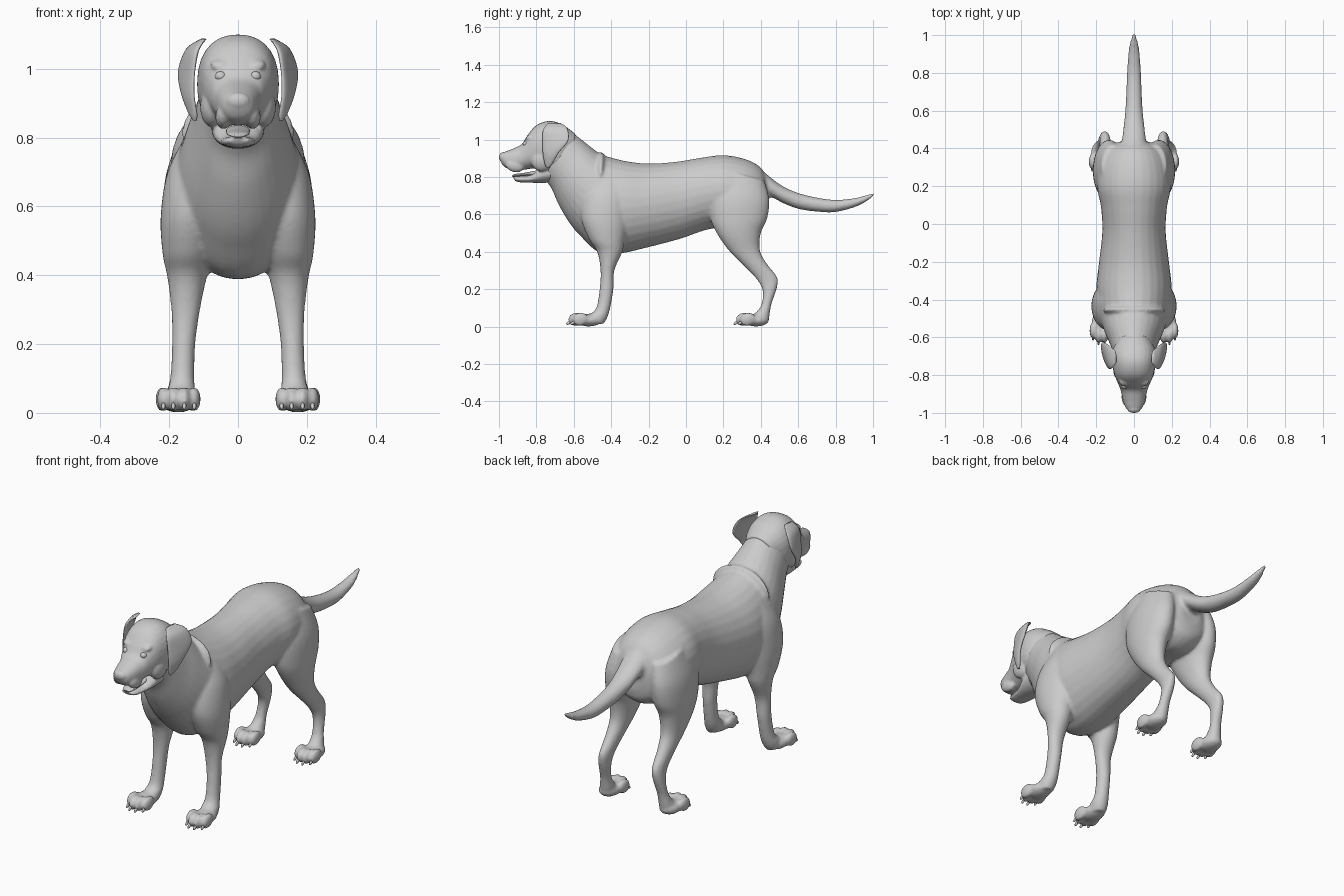
import bpy, bmesh, math
from mathutils import Vector, Matrix


def spline(rows, steps=5):
    # Catmull-Rom interpolation through the station rows
    rows = [tuple(r) + (0,) * (7 - len(r)) for r in rows]
    out = []
    for i in range(len(rows) - 1):
        a, b = rows[max(i - 1, 0)], rows[i]
        c, d = rows[i + 1], rows[min(i + 2, len(rows) - 1)]
        for s in range(steps):
            t = s / steps
            out.append([0.5 * (2 * q + (r - p) * t + (2 * p - 5 * q + 4 * r - u) * t * t
                               + (3 * q - p - 3 * r + u) * t ** 3)
                        for p, q, r, u in zip(a, b, c, d)])
    return out + [list(rows[-1])]


def loft(bm, rows, side=1, power=2.0, n=28):
    # station: y, z of one edge, y, z of the opposite edge, half width, x centre, skew
    rings = []
    for y1, z1, y2, z2, w, xc, skew in spline(rows):
        mid = Vector((0, (y1 + y2) / 2, (z1 + z2) / 2))
        axis = Vector((0, (y1 - y2) / 2, (z1 - z2) / 2))
        ring = []
        for k in range(n):
            a = 2 * math.pi * k / n
            c, s = math.cos(a), math.sin(a)
            c = math.copysign(abs(c) ** (2 / power), c)
            s = math.copysign(abs(s) ** (2 / power), s)
            p = mid + axis * s
            p.x = side * (xc + max(w, 0.002) * c - skew * s)
            ring.append(bm.verts.new(p))
        rings.append(ring)
    faces = [bm.faces.new(rings[0]), bm.faces.new(rings[-1][::-1])]
    for r, q in zip(rings, rings[1:]):
        for k in range(n):
            j = (k + 1) % n
            faces.append(bm.faces.new((r[k], q[k], q[j], r[j])))
    bmesh.ops.recalc_face_normals(bm, faces=faces)


def ball(bm, pos, size, pitch=0.0):
    m = Matrix.Translation(pos) @ Matrix.Rotation(pitch, 4, 'X') @ Matrix.Diagonal((*size, 1))
    bmesh.ops.create_uvsphere(bm, u_segments=20, v_segments=12, radius=1, matrix=m)


def finish(name, bm, voxel=0, smooth=0):
    me = bpy.data.meshes.new(name)
    bm.to_mesh(me)
    bm.free()
    ob = bpy.data.objects.new(name, me)
    bpy.context.collection.objects.link(ob)
    bpy.context.view_layer.objects.active = ob
    if voxel:
        m = ob.modifiers.new("fuse", 'REMESH')
        m.mode, m.voxel_size = 'VOXEL', voxel
        bpy.ops.object.modifier_apply(modifier="fuse")
    if smooth:
        m = ob.modifiers.new("relax", 'SMOOTH')
        m.factor, m.iterations = 0.5, smooth
        bpy.ops.object.modifier_apply(modifier="relax")
    for p in ob.data.polygons:
        p.use_smooth = True
    return ob


body = bmesh.new()

# torso and neck, from rump to throat
loft(body, [
    (0.44, 0.78, 0.44, 0.62, 0.06), (0.40, 0.85, 0.42, 0.56, 0.13),
    (0.32, 0.895, 0.34, 0.52, 0.18), (0.20, 0.917, 0.20, 0.53, 0.195),
    (0.08, 0.903, 0.10, 0.515, 0.175), (-0.05, 0.882, -0.03, 0.47, 0.168),
    (-0.20, 0.872, -0.20, 0.425, 0.185), (-0.32, 0.885, -0.36, 0.39, 0.20),
    (-0.42, 0.91, -0.47, 0.40, 0.19), (-0.46, 0.925, -0.56, 0.48, 0.175),
    (-0.52, 0.97, -0.62, 0.55, 0.155), (-0.57, 1.01, -0.68, 0.65, 0.13),
    (-0.64, 1.06, -0.72, 0.74, 0.11), (-0.69, 1.08, -0.76, 0.79, 0.095)])

# skin fold at the base of the neck
loft(body, [(-0.43, 0.90, -0.45, 0.70, 0.14), (-0.445, 0.932, -0.47, 0.70, 0.165),
            (-0.465, 0.93, -0.49, 0.70, 0.14)])

# tail
loft(body, [
    (0.37, 0.87, 0.40, 0.68, 0.07), (0.45, 0.80, 0.46, 0.69, 0.062),
    (0.52, 0.75, 0.52, 0.66, 0.055), (0.60, 0.715, 0.60, 0.63, 0.046),
    (0.70, 0.69, 0.70, 0.615, 0.041), (0.80, 0.678, 0.80, 0.613, 0.037),
    (0.90, 0.687, 0.905, 0.64, 0.03), (0.96, 0.702, 0.965, 0.67, 0.021),
    (1.003, 0.715, 1.004, 0.70, 0.009)])

front_leg = [
    (-0.50, 0.80, -0.34, 0.82, 0.05, 0.10), (-0.55, 0.70, -0.30, 0.70, 0.08, 0.125),
    (-0.56, 0.58, -0.31, 0.56, 0.085, 0.14), (-0.52, 0.47, -0.33, 0.45, 0.073, 0.146),
    (-0.475, 0.40, -0.342, 0.395, 0.058, 0.148), (-0.457, 0.30, -0.383, 0.30, 0.042, 0.152),
    (-0.462, 0.20, -0.388, 0.20, 0.034, 0.158), (-0.48, 0.10, -0.405, 0.10, 0.035, 0.162),
    (-0.52, 0.06, -0.42, 0.05, 0.042, 0.166), (-0.53, 0.02, -0.44, 0.015, 0.036, 0.17)]
hind_leg = [
    (0.20, 0.84, 0.42, 0.78, 0.06, 0.11), (0.13, 0.70, 0.445, 0.68, 0.08, 0.13),
    (0.13, 0.58, 0.435, 0.58, 0.08, 0.138), (0.17, 0.49, 0.40, 0.50, 0.068, 0.145),
    (0.235, 0.40, 0.395, 0.41, 0.05, 0.147), (0.325, 0.31, 0.43, 0.34, 0.037, 0.15),
    (0.38, 0.25, 0.488, 0.265, 0.029, 0.153), (0.41, 0.19, 0.487, 0.21, 0.028, 0.158),
    (0.40, 0.11, 0.457, 0.12, 0.028, 0.166), (0.36, 0.06, 0.445, 0.05, 0.037, 0.172),
    (0.35, 0.02, 0.43, 0.015, 0.036, 0.174)]

claws = bmesh.new()
for side in (-1, 1):
    loft(body, front_leg, side)
    loft(body, hind_leg, side)
    # paws: pad, four toes and claws
    for y, x in ((-0.52, 0.172), (0.375, 0.176)):
        ball(body, (side * x, y, 0.035), (0.052, 0.07, 0.034))
        for dx, dy in ((-0.045, -0.045), (-0.016, -0.068), (0.016, -0.068), (0.045, -0.045)):
            ball(body, (side * (x + dx), y + dy, 0.04), (0.0185, 0.043, 0.036), 0.25)
            ball(claws, (side * (x + dx), y + dy - 0.04, 0.02), (0.006, 0.014, 0.008), 0.6)
finish("body", body, 0.0085, 5)
finish("claws", claws)

# skull and muzzle
head = bmesh.new()
loft(head, [
    (-0.992, 0.915, -0.99, 0.88, 0.025), (-0.975, 0.932, -0.972, 0.855, 0.044),
    (-0.93, 0.95, -0.94, 0.84, 0.058), (-0.88, 0.975, -0.90, 0.835, 0.068),
    (-0.85, 1.02, -0.86, 0.84, 0.08), (-0.80, 1.077, -0.80, 0.845, 0.103),
    (-0.73, 1.10, -0.73, 0.82, 0.117), (-0.66, 1.08, -0.68, 0.82, 0.115),
    (-0.59, 1.03, -0.62, 0.86, 0.08)], power=2.3)
# lower jaw
loft(head, [
    (-0.925, 0.80, -0.915, 0.78, 0.03), (-0.90, 0.805, -0.89, 0.772, 0.044),
    (-0.83, 0.812, -0.83, 0.770, 0.056), (-0.77, 0.86, -0.76, 0.768, 0.074),
    (-0.70, 0.88, -0.68, 0.78, 0.08)])
ball(head, (0, -0.98, 0.907), (0.036, 0.021, 0.025))
for side in (-1, 1):
    # hanging upper lips, brows and cheeks
    ball(head, (side * 0.042, -0.915, 0.86), (0.024, 0.05, 0.034), -0.25)
    ball(head, (side * 0.05, -0.835, 1.012), (0.03, 0.025, 0.014), 0.5)
    ball(head, (side * 0.075, -0.77, 0.89), (0.035, 0.06, 0.06))
finish("head", head, 0.006, 4)

# tongue
tongue = bmesh.new()
loft(tongue, [(-0.932, 0.808, -0.928, 0.80, 0.015), (-0.91, 0.817, -0.91, 0.802, 0.03),
              (-0.85, 0.825, -0.85, 0.805, 0.034), (-0.78, 0.84, -0.78, 0.81, 0.034)])
finish("tongue", tongue)

# eyes and floppy ears
for side, label in ((-1, "right"), (1, "left")):
    eye = bmesh.new()
    ball(eye, (side * 0.05, -0.856, 0.978), (0.017, 0.017, 0.015))
    finish(label + "_eye", eye)
    ear = bmesh.new()
    loft(ear, [
        (-0.74, 1.085, -0.67, 1.088, 0.008, 0.10, 0.002),
        (-0.765, 1.05, -0.635, 1.06, 0.014, 0.132, 0.012),
        (-0.767, 0.98, -0.63, 0.995, 0.014, 0.15, 0.02),
        (-0.765, 0.92, -0.68, 0.93, 0.013, 0.146, 0.015),
        (-0.755, 0.87, -0.712, 0.875, 0.011, 0.132, 0.008),
        (-0.745, 0.85, -0.73, 0.85, 0.006, 0.125, 0)], side)
    finish(label + "_ear", ear)
